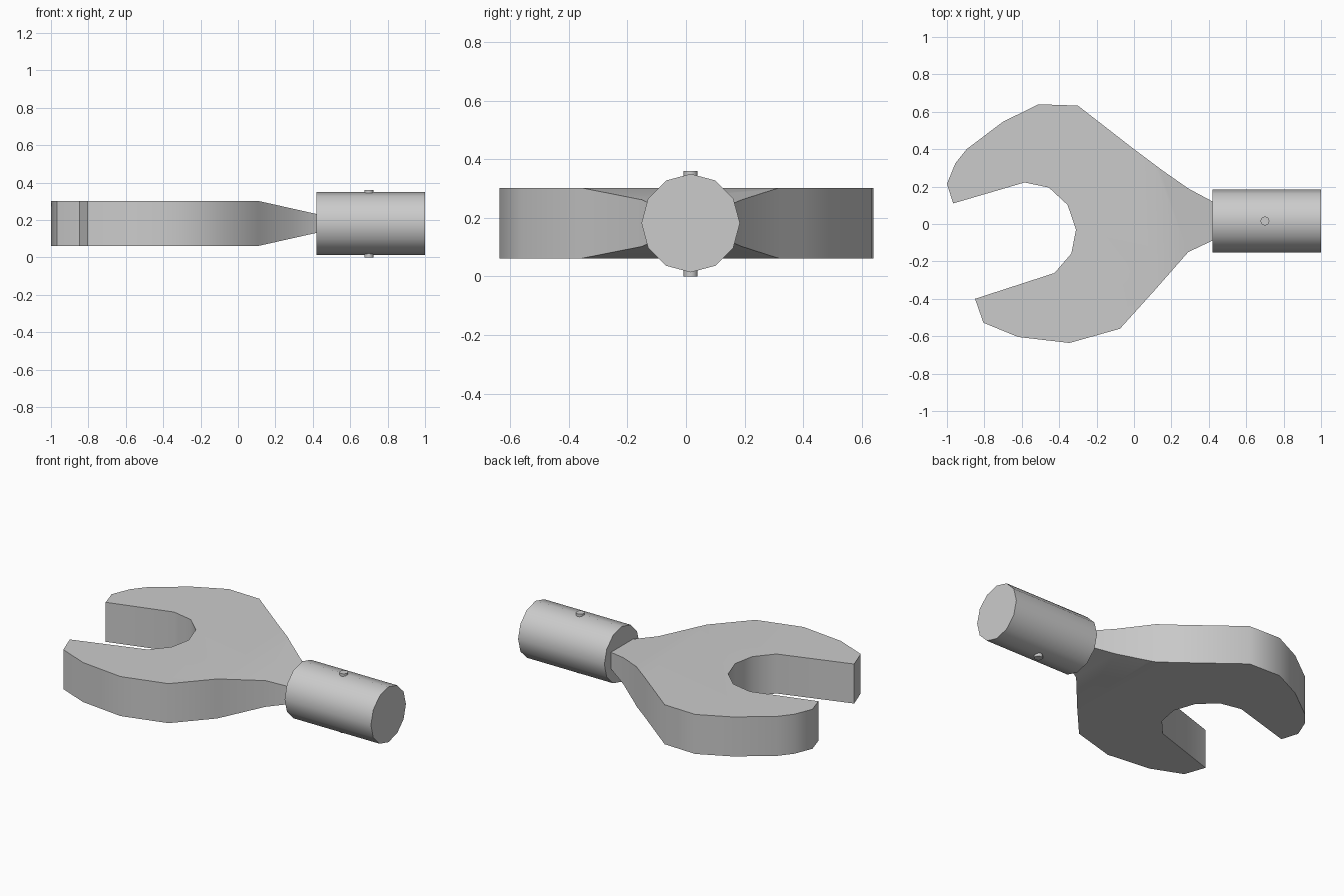
import bpy, bmesh, math
from mathutils import Matrix

if "Cube" in bpy.data.objects:
    bpy.data.objects.remove(bpy.data.objects["Cube"])

metal = bpy.data.materials.new("grey metal")
metal.diffuse_color = (0.6, 0.6, 0.6, 1)
metal.use_nodes = True
metal.node_tree.nodes["Principled BSDF"].inputs["Base Color"].default_value = metal.diffuse_color


def finish(bm, name):
    bmesh.ops.recalc_face_normals(bm, faces=bm.faces)
    mesh = bpy.data.meshes.new(name)
    bm.to_mesh(mesh)
    bm.free()
    mesh.materials.append(metal)
    obj = bpy.data.objects.new(name, mesh)
    bpy.context.collection.objects.link(obj)
    bpy.ops.object.select_all(action='DESELECT')
    obj.select_set(True)
    bpy.context.view_layer.objects.active = obj
    bpy.ops.object.shade_smooth_by_angle(angle=math.radians(40))
    return obj


def rod(name, radius, length, centre, rotation=Matrix()):
    bm = bmesh.new()
    bmesh.ops.create_cone(bm, cap_ends=True, segments=12, radius1=radius, radius2=radius,
                          depth=length, matrix=Matrix.Translation(centre) @ rotation)
    return finish(bm, name)


# Open-jaw head with a neck that thins towards the socket
MID, HALF, TAPER_X = 0.182, 0.12, 0.11
outline = [
    (-1.0, 0.215), (-0.955, 0.325), (-0.895, 0.40), (-0.70, 0.547), (-0.51, 0.64),
    (-0.30, 0.633), (0.0, 0.40), (0.14, 0.295), (0.29, 0.19), (0.43, 0.115),
    (0.43, -0.084), (0.29, -0.15), (0.11, -0.355), (-0.075, -0.56), (-0.345, -0.636),
    (-0.62, -0.604), (-0.805, -0.528), (-0.85, -0.40), (-0.425, -0.262), (-0.335, -0.158),
    (-0.31, -0.03), (-0.355, 0.102), (-0.455, 0.195), (-0.585, 0.222), (-0.967, 0.11),
]
bm = bmesh.new()
base = bm.faces.new([bm.verts.new((x, y, MID - HALF)) for x, y in outline])
top = bmesh.ops.extrude_face_region(bm, geom=[base], use_keep_orig=True)
for v in top["geom"]:
    if isinstance(v, bmesh.types.BMVert):
        v.co.z = MID + HALF
bmesh.ops.bisect_plane(bm, geom=bm.verts[:] + bm.edges[:] + bm.faces[:], dist=1e-4,
                       plane_co=(TAPER_X, 0, 0), plane_no=(1, 0, 0))
for v in bm.verts:
    t = max(0, (v.co.x - TAPER_X) / 0.31)
    v.co.z = MID + (v.co.z - MID) * (1 - 0.58 * t)
finish(bm, "wrench_head")

# Round socket along x, with a locking pin through it
rod("socket", 0.168, 0.58, (0.71, 0.016, 0.182), Matrix.Rotation(math.pi / 2, 4, 'Y'))
rod("locking_pin", 0.024, 0.36, (0.70, 0.016, 0.18))
